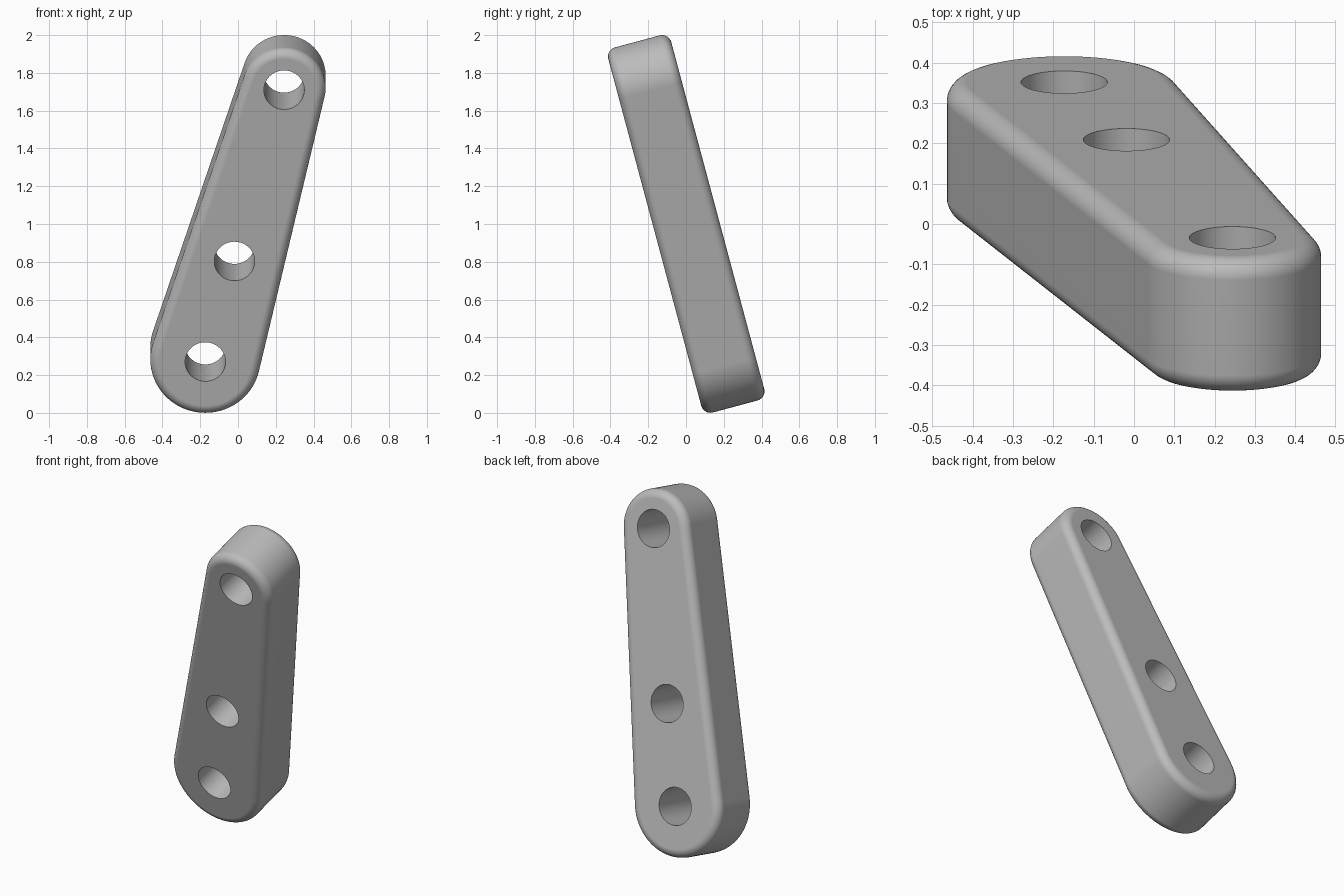
import bpy
import bmesh
from math import atan2, acos, cos, sin, pi, radians, hypot
from mathutils import Matrix, Vector

cube = bpy.data.objects.get("Cube")
if cube:
    bpy.data.objects.remove(cube, do_unlink=True)

# Link dimensions, measured in the plane of the plate
BIG_R, SMALL_R = 0.291, 0.220
HOLE_R = 0.107
THICK, FILLET = 0.345, 0.05
BIG_END = Vector((0, 0, 0))
SMALL_END = Vector((0.417, 1.49, 0))
MIDDLE = SMALL_END * 0.37
ARC_STEPS, FILLET_STEPS = 48, 8

grey = bpy.data.materials.new("plain grey")
grey.use_nodes = True
grey.diffuse_color = (0.5, 0.5, 0.5, 1)
grey.node_tree.nodes["Principled BSDF"].inputs["Base Color"].default_value = (0.5, 0.5, 0.5, 1)


def outline(inset, z):
    """Two end arcs joined by their common tangents, pulled in by inset."""
    axis = atan2(SMALL_END.y, SMALL_END.x)
    spread = acos((BIG_R - SMALL_R) / hypot(SMALL_END.x, SMALL_END.y))
    points = []
    for centre, radius, start, end in (
            (SMALL_END, SMALL_R, -spread, spread),
            (BIG_END, BIG_R, spread, 2 * pi - spread)):
        for i in range(ARC_STEPS + 1):
            a = axis + start + (end - start) * i / ARC_STEPS
            points.append(centre + Vector((cos(a), sin(a), 0)) * (radius - inset)
                          + Vector((0, 0, z)))
    return points


def make_object(name, bm):
    mesh = bpy.data.meshes.new(name)
    bmesh.ops.recalc_face_normals(bm, faces=bm.faces)
    bm.to_mesh(mesh)
    bm.free()
    mesh.materials.append(grey)
    obj = bpy.data.objects.new(name, mesh)
    bpy.context.collection.objects.link(obj)
    return obj


# Plate body: stacked outlines that round over at both faces
profile = []
for i in range(FILLET_STEPS + 1):
    a = pi / 2 * i / FILLET_STEPS
    profile.append((FILLET * (1 - sin(a)), THICK / 2 - FILLET * (1 - cos(a))))
profile += [(inset, -z) for inset, z in reversed(profile)]

bm = bmesh.new()
rings = [[bm.verts.new(p) for p in outline(*step)] for step in profile]
for upper, lower in zip(rings, rings[1:]):
    for i in range(len(upper)):
        j = (i + 1) % len(upper)
        bm.faces.new((upper[i], upper[j], lower[j], lower[i]))
bm.faces.new(rings[0])
bm.faces.new(rings[-1])
link = make_object("link_plate", bm)

# Three through holes
bm = bmesh.new()
for centre in (BIG_END, MIDDLE, SMALL_END):
    bmesh.ops.create_cone(bm, cap_ends=True, segments=64, radius1=HOLE_R,
                          radius2=HOLE_R, depth=THICK * 2,
                          matrix=Matrix.Translation(centre))
cutter = make_object("hole_cutter", bm)
cutter.hide_render = True

cut = link.modifiers.new("holes", 'BOOLEAN')
cut.operation = 'DIFFERENCE'
cut.solver = 'EXACT'
cut.object = cutter

bpy.ops.object.select_all(action='DESELECT')
link.select_set(True)
bpy.context.view_layer.objects.active = link
bpy.ops.object.modifier_apply(modifier=cut.name)
bpy.data.objects.remove(cutter, do_unlink=True)

# Smooth walls and fillets, crisp hole rims, flat faces
bpy.ops.object.shade_smooth_by_angle(angle=radians(30))
weighted = link.modifiers.new("flat faces", 'WEIGHTED_NORMAL')
weighted.keep_sharp = True

# Lean the plate back into its standing pose
link.location = (-0.173, 0.185, 0.315)
link.rotation_euler = (radians(105), 0, 0)
